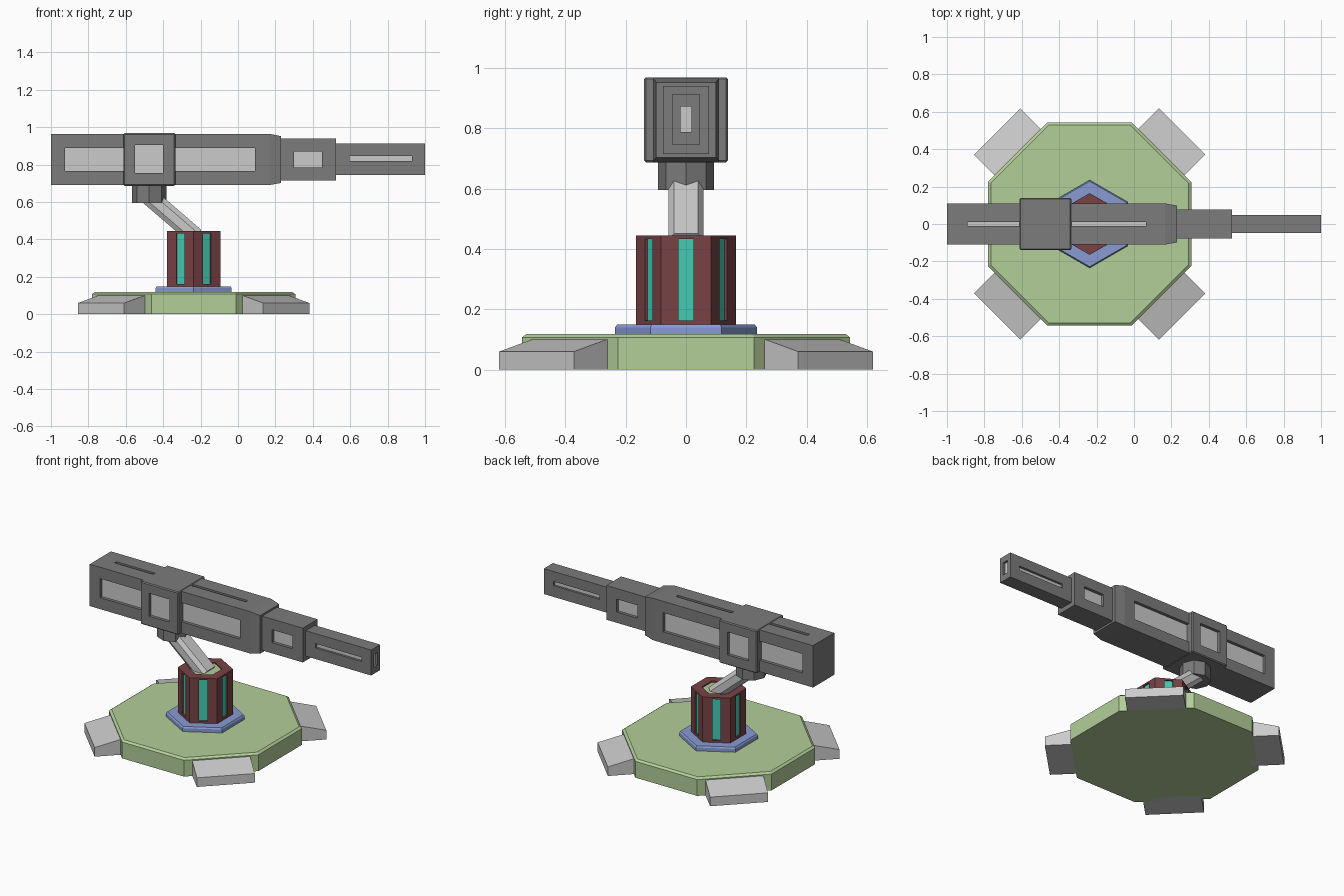
import bpy, bmesh
from math import pi, cos, sin
from mathutils import Vector, Matrix

if "Cube" in bpy.data.objects:
    bpy.data.objects.remove(bpy.data.objects["Cube"])

CX = -0.237  # base axis


def material(name, rgb):
    m = bpy.data.materials.new(name)
    m.diffuse_color = (*rgb, 1)
    m.use_nodes = True
    m.node_tree.nodes["Principled BSDF"].inputs["Base Color"].default_value = m.diffuse_color
    return m


GREEN = material("green", (0.45, 0.62, 0.32))
BLUE = material("blue", (0.25, 0.33, 0.65))
RED = material("red", (0.19, 0.055, 0.06))
TEAL = material("teal", (0.06, 0.6, 0.45))
DARK = material("dark_grey", (0.2, 0.2, 0.2))


def loft(bm, rings, matrix=Matrix()):
    """Join equal-length rings of points and cap both ends."""
    rows = [[bm.verts.new(matrix @ Vector(p)) for p in r] for r in rings]
    n = len(rows[0])
    for a, b in zip(rows, rows[1:]):
        for i in range(n):
            bm.faces.new((a[i], a[(i + 1) % n], b[(i + 1) % n], b[i]))
    bm.faces.new(rows[0][::-1])
    bm.faces.new(rows[-1])


def rect(x, hy, z0, z1):
    return [(x, -hy, z0), (x, hy, z0), (x, hy, z1), (x, -hy, z1)]


def ngon(r, z, n, phase, cx=CX):
    return [(cx + r * cos(phase + 2 * pi * i / n), r * sin(phase + 2 * pi * i / n), z) for i in range(n)]


def box(bm, lo, hi, matrix=Matrix()):
    (x0, y0, z0), (x1, y1, z1) = lo, hi
    loft(bm, [[(x, y0, z0), (x, y1, z0), (x, y1, z1), (x, y0, z1)] for x in (x0, x1)], matrix)


def finish(name, bm, mat=None, bevel=0):
    bmesh.ops.recalc_face_normals(bm, faces=bm.faces)
    if bevel:
        bmesh.ops.bevel(bm, geom=bm.edges[:], offset=bevel, segments=1, affect='EDGES')
    me = bpy.data.meshes.new(name)
    bm.to_mesh(me)
    bm.free()
    if mat:
        me.materials.append(mat)
    ob = bpy.data.objects.new(name, me)
    bpy.context.collection.objects.link(ob)
    return ob


def solid(name, rings, mat=None, bevel=0):
    bm = bmesh.new()
    loft(bm, rings)
    return finish(name, bm, mat, bevel)


def recess(ob, panels, mat=None, depth=0.02):
    """Cut pockets and line their floors. Each panel: (matrix to face, half width, half height), face normal = +x."""
    cut, fill = bmesh.new(), bmesh.new()
    for m, w, h in panels:
        box(cut, (-depth - 0.004, -w, -h), (0.03, w, h), m)
        g = 0.002
        box(fill, (-depth - 0.01, -w - g, -h - g), (-depth, w + g, h + g), m)
    cutter = finish(ob.name + "_cutter", cut)
    cutter.hide_render = True
    mod = ob.modifiers.new("recess", 'BOOLEAN')
    mod.operation, mod.solver, mod.object = 'DIFFERENCE', 'EXACT', cutter
    bpy.context.view_layer.objects.active = ob
    bpy.ops.object.modifier_apply(modifier=mod.name)
    bpy.data.objects.remove(cutter)
    finish(ob.name + "_panels", fill, mat)


def face(x, y, z, angle):
    return Matrix.Translation((x, y, z)) @ Matrix.Rotation(angle, 4, 'Z')


def sides(x0, x1, z0, z1, hy):
    """Matching panels on the front and back faces."""
    return [(face((x0 + x1) / 2, s * hy, (z0 + z1) / 2, s * pi / 2), (x1 - x0) / 2, (z1 - z0) / 2) for s in (-1, 1)]


def top_slot(x0, x1, z, hw):
    m = Matrix.Translation(((x0 + x1) / 2, 0, z)) @ Matrix.Rotation(-pi / 2, 4, 'Y')
    return (m, hw, (x1 - x0) / 2)


# Octagonal base with chamfered rim
solid("base", [ngon(0.588, 0, 8, pi / 8), ngon(0.588, 0.107, 8, pi / 8), ngon(0.572, 0.118, 8, pi / 8)], GREEN)

# Four wedge feet on the diagonals
for k in range(4):
    bm = bmesh.new()
    prof = [(0.5, 0), (0.70, 0), (0.70, 0.06), (0.546, 0.10), (0.5, 0.10)]
    loft(bm, [[(r, w, z) for r, z in prof] for w in (-0.175, 0.175)], face(CX, 0, 0, pi / 4 + k * pi / 2))
    finish(f"foot_{k + 1}", bm)

# Hexagonal plinth and column with inset strips
solid("plinth", [ngon(0.235, 0.11, 6, pi / 2), ngon(0.235, 0.14, 6, pi / 2), ngon(0.228, 0.149, 6, pi / 2)], BLUE)
outer, inner = 0.165, 0.1
column = solid("column", [ngon(outer, 0.14, 6, pi / 2), ngon(outer, 0.444, 6, pi / 2),
                          ngon(inner, 0.444, 6, pi / 2), ngon(inner, 0.43, 6, pi / 2)], RED)
ap = outer * cos(pi / 6)
recess(column, [(face(CX + ap * cos(k * pi / 3), ap * sin(k * pi / 3), 0.298, k * pi / 3), 0.025, 0.135)
                for k in range(6)], TEAL, 0.01)
solid("column_cap", [ngon(inner + 0.002, 0.42, 6, pi / 2), ngon(inner + 0.002, 0.436, 6, pi / 2)], GREEN)

# Leaning arm with chamfered section
p0, p1 = Vector((-0.226, 0, 0.415)), Vector((-0.482, 0, 0.635))
d = (p1 - p0).normalized()
nrm = Vector((d.z, 0, -d.x))
section = [(0.047, 0.04), (0.022, 0.058), (-0.022, 0.058), (-0.047, 0.04),
           (-0.047, -0.04), (-0.022, -0.058), (0.022, -0.058), (0.047, -0.04)]
solid("arm", [[p + nrm * a + Vector((0, b, 0)) for a, b in section] for p in (p0, p1)])

# Octagonal swivel under the barrel
solid("swivel", [ngon(0.093, 0.595, 8, 0, -0.475), ngon(0.093, 0.70, 8, 0, -0.475)], DARK)

# Main housing with tapered nose
housing = solid("housing", [rect(-1, 0.11, 0.69, 0.965), rect(0.165, 0.11, 0.69, 0.965),
                            rect(0.23, 0.099, 0.702, 0.952)], DARK)
recess(housing, sides(-0.925, 0.09, 0.765, 0.89, 0.11)
       + [top_slot(-0.89, -0.58, 0.965, 0.01), top_slot(-0.37, 0.065, 0.965, 0.01)])

# Collar around the housing
collar = solid("collar", [rect(-0.612, 0.139, 0.687, 0.968), rect(-0.335, 0.139, 0.687, 0.968)], DARK, 0.006)
recess(collar, sides(-0.55, -0.40, 0.755, 0.905, 0.139))

# Stepped barrel sections
middle = solid("middle_barrel", [rect(0.2, 0.077, 0.715, 0.94), rect(0.525, 0.077, 0.715, 0.94)], DARK)
recess(middle, sides(0.30, 0.45, 0.785, 0.87, 0.077))
front = solid("front_barrel", [rect(0.5, 0.047, 0.745, 0.912), rect(1.0, 0.047, 0.745, 0.912)], DARK)
recess(front, sides(0.595, 0.93, 0.818, 0.846, 0.047) + [(face(1.0, 0, 0.829, 0), 0.019, 0.042)], None, 0.015)
